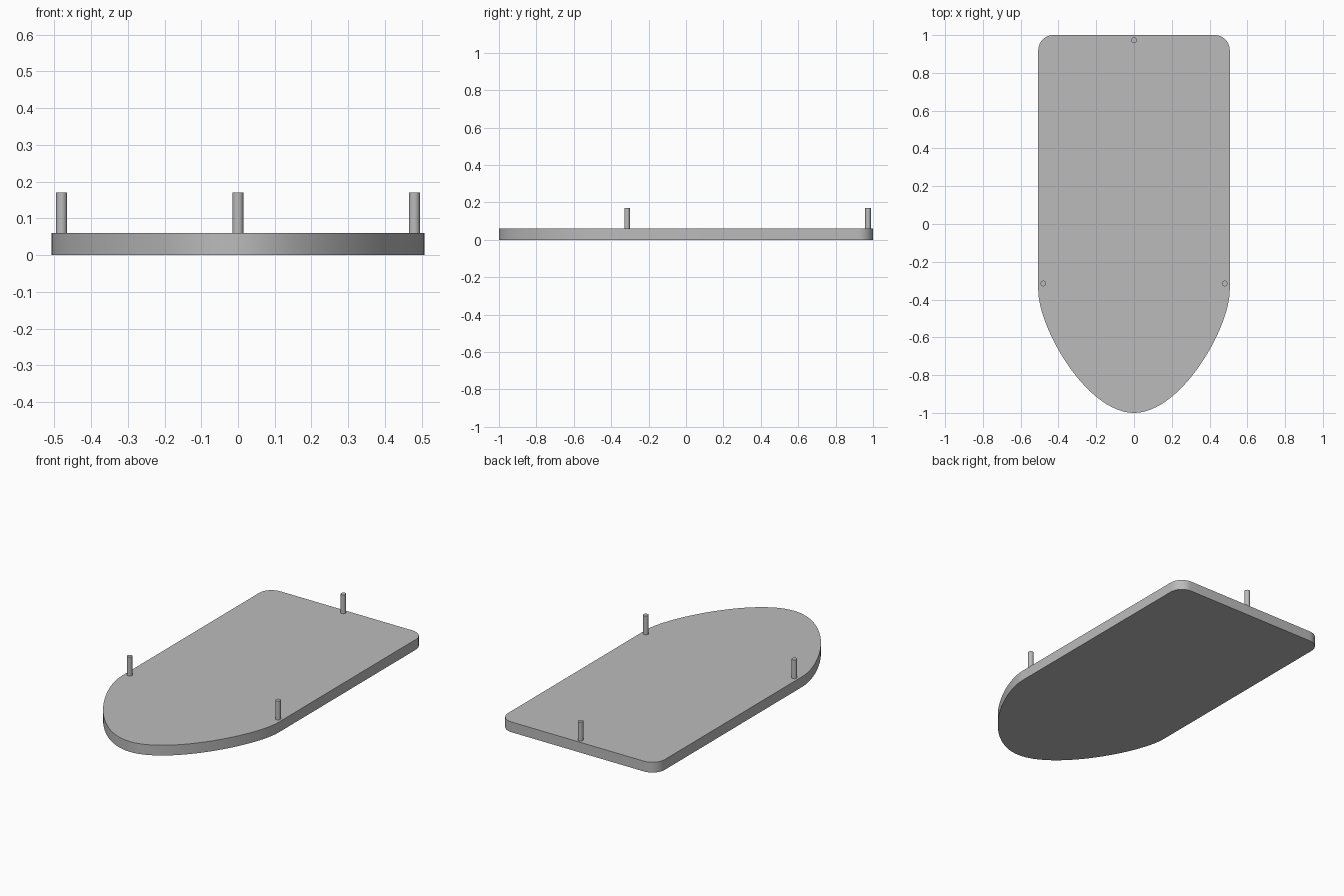
import bpy, bmesh, math
from mathutils import Vector
from mathutils.geometry import interpolate_bezier

cube = bpy.data.objects.get("Cube")
if cube:
    bpy.data.objects.remove(cube, do_unlink=True)

HALF_WIDTH, THICKNESS, CORNER = 0.507, 0.06, 0.08
PIN_RADIUS, PIN_TOP = 0.015, 0.17

grey = bpy.data.materials.new("plain grey")
grey.use_nodes = True
grey.diffuse_color = (0.5, 0.5, 0.5, 1)
grey.node_tree.nodes["Principled BSDF"].inputs["Base Color"].default_value = (0.5, 0.5, 0.5, 1)


def add_object(name, bm):
    bmesh.ops.recalc_face_normals(bm, faces=bm.faces)
    mesh = bpy.data.meshes.new(name)
    bm.to_mesh(mesh)
    bm.free()
    mesh.materials.append(grey)
    obj = bpy.data.objects.new(name, mesh)
    bpy.context.collection.objects.link(obj)
    bpy.ops.object.select_all(action="DESELECT")
    bpy.context.view_layer.objects.active = obj
    obj.select_set(True)
    bpy.ops.object.shade_smooth_by_angle(angle=math.radians(35))
    return obj


# Board outline: half of the rounded nose, one back corner, then mirrored
half = interpolate_bezier(Vector((0, -1, 0)), Vector((0.25, -1, 0)),
                          Vector((HALF_WIDTH, -0.55, 0)), Vector((HALF_WIDTH, -0.35, 0)), 32)
for i in range(13):
    a = math.radians(90) * i / 12
    half.append(Vector((HALF_WIDTH - CORNER + CORNER * math.cos(a),
                        1 - CORNER + CORNER * math.sin(a), 0)))
outline = half + [Vector((-p.x, p.y, 0)) for p in reversed(half[1:])]

# Board
bm = bmesh.new()
base = bm.faces.new([bm.verts.new(p) for p in outline])
top = bmesh.ops.extrude_face_region(bm, geom=[base], use_keep_orig=True)
bmesh.ops.translate(bm, vec=(0, 0, THICKNESS),
                    verts=[v for v in top["geom"] if isinstance(v, bmesh.types.BMVert)])
add_object("board", bm)

# Pins standing on the board
for name, x, y in (("left_pin", 0.48, -0.315), ("right_pin", -0.48, -0.315), ("back_pin", 0, 0.973)):
    bm = bmesh.new()
    bmesh.ops.create_cone(bm, cap_ends=True, segments=24, radius1=PIN_RADIUS,
                          radius2=PIN_RADIUS, depth=PIN_TOP - THICKNESS)
    pin = add_object(name, bm)
    pin.location = (x, y, (PIN_TOP + THICKNESS) / 2)
